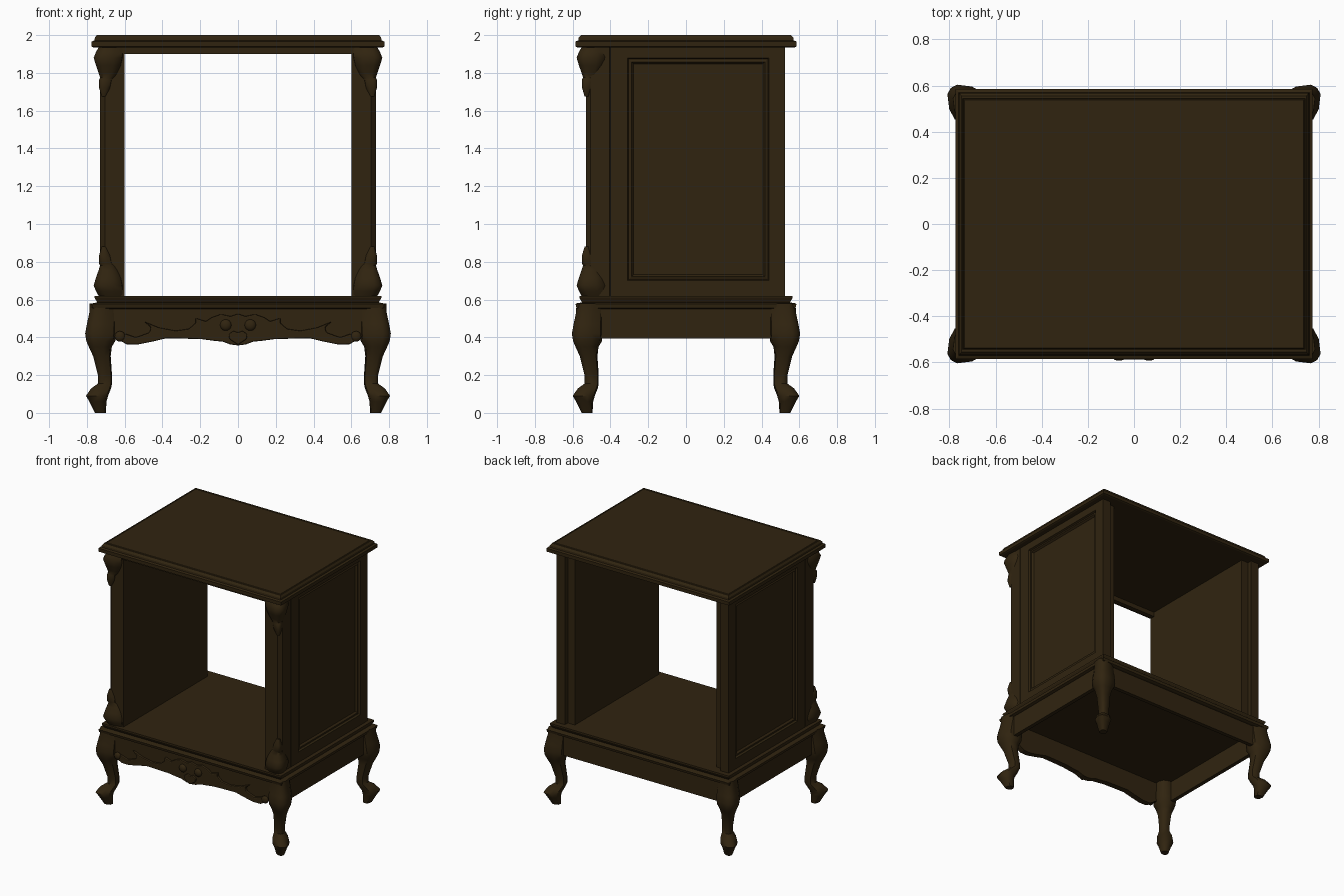
import bpy
import bmesh
import math

old = bpy.data.objects.get("Cube")
if old:
    bpy.data.objects.remove(old, do_unlink=True)

# One dark wood colour
wood = bpy.data.materials.new("dark walnut")
wood.use_nodes = True
colour = (0.03, 0.0175, 0.005, 1)
wood.diffuse_color = colour
shader = next(n for n in wood.node_tree.nodes if n.type == "BSDF_PRINCIPLED")
shader.inputs["Base Color"].default_value = colour
shader.inputs["Roughness"].default_value = 0.6


def finish(name, bm, smooth=False):
    bmesh.ops.recalc_face_normals(bm, faces=bm.faces[:])
    mesh = bpy.data.meshes.new(name)
    bm.to_mesh(mesh)
    bm.free()
    if smooth:
        mesh.shade_smooth()
        mesh.set_sharp_from_angle(angle=math.radians(50))
    mesh.materials.append(wood)
    obj = bpy.data.objects.new(name, mesh)
    bpy.context.scene.collection.objects.link(obj)
    return obj


def loft(name, rings, smooth=False):
    """Skin a stack of closed rings and cap both ends."""
    bm = bmesh.new()
    loops = [[bm.verts.new(p) for p in ring] for ring in rings]
    for low, high in zip(loops, loops[1:]):
        for i in range(len(low)):
            j = (i + 1) % len(low)
            bm.faces.new((low[i], low[j], high[j], high[i]))
    bm.faces.new(loops[0])
    bm.faces.new(loops[-1])
    return finish(name, bm, smooth)


def rectangle(a0, a1, b0, b1):
    return [(a0, b0), (a1, b0), (a1, b1), (a0, b1)]


def box(name, x0, x1, y0, y1, z0, z1):
    return loft(name, [[(x, y, z) for x, y in rectangle(x0, x1, y0, y1)] for z in (z0, z1)])


def moulding(name, steps):
    """Rectangular slab with an edge profile of (height, half width, half depth)."""
    return loft(name, [[(x, y, z) for x, y in rectangle(-w, w, -d, d)] for z, w, d in steps])


def plate(name, outline, front, back, bevel=0):
    """Upright plate facing the front, cut from an (x, z) outline."""
    obj = loft(name, [[(x, y, z) for x, z in outline] for y in (front, back)])
    if bevel:
        mod = obj.modifiers.new("Rounded edge", "BEVEL")
        mod.width = bevel
        mod.segments = 2
    return obj


def button(name, x, y, z, size):
    bm = bmesh.new()
    bmesh.ops.create_uvsphere(bm, u_segments=16, v_segments=8, radius=size)
    bmesh.ops.scale(bm, vec=(1, 0.6, 1), verts=bm.verts)
    bmesh.ops.translate(bm, vec=(x, y, z), verts=bm.verts)
    return finish(name, bm, True)


# Blunt-cornered section whose tip points along the outward diagonal
half = [(1, 0.5), (0.9, -0.3), (0.6, -0.85), (-0.2, -1), (-0.75, -0.75)]
section = [(0.82, 0.82)] + half + [(b, a) for a, b in reversed(half[:-1])]


def corner_piece(name, profile, shift, sx, sy):
    """Loft the section through (height, inner x, outer x) steps at one corner."""
    rings = []
    for z, inner, outer in profile:
        mid, r = (inner + outer) / 2, (outer - inner) / 2
        rings.append([(sx * (mid + r * a), sy * (mid - shift + r * b), z) for a, b in section])
    return loft(name, rings, True)


# Top and base slabs
moulding("top_slab", [
    (1.935, 0.765, 0.575), (1.94, 0.775, 0.585), (1.966, 0.775, 0.585),
    (1.972, 0.76, 0.57), (1.986, 0.758, 0.568), (2, 0.748, 0.555),
    (2, 0.743, 0.545), (1.995, 0.74, 0.542), (2, 0.736, 0.538)])
moulding("base_slab", [
    (0.55, 0.755, 0.565), (0.556, 0.772, 0.58), (0.576, 0.775, 0.585),
    (0.58, 0.77, 0.58), (0.585, 0.745, 0.55), (0.61, 0.76, 0.565), (0.62, 0.76, 0.565)])
FLOOR, CEILING = 0.62, 1.935
box("top_front_rail", -0.6, 0.6, -0.525, -0.49, 1.9, CEILING)

# Profiles from top to bottom
leg_profile = [
    (0.58, 0.645, 0.785), (0.53, 0.645, 0.787), (0.47, 0.645, 0.8),
    (0.42, 0.645, 0.809), (0.38, 0.65, 0.803), (0.35, 0.668, 0.79),
    (0.3, 0.674, 0.767), (0.2, 0.667, 0.742), (0.155, 0.667, 0.742),
    (0.13, 0.672, 0.777), (0.09, 0.688, 0.805), (0.06, 0.696, 0.787), (0, 0.7, 0.757)]
carving_profile = [
    (CEILING, 0.6, 0.738), (1.91, 0.6, 0.752), (1.88, 0.603, 0.764),
    (1.84, 0.612, 0.752), (1.8, 0.632, 0.738), (1.775, 0.65, 0.73),
    (1.765, 0.665, 0.735), (1.72, 0.675, 0.735), (1.675, 0.7, 0.722)]
flipped_profile = [(FLOOR + CEILING - z, a, b) for z, a, b in carving_profile]

for side, sx in (("right", 1), ("left", -1)):
    # Cabriole legs
    for end, sy in (("front", -1), ("back", 1)):
        corner_piece(f"{end}_leg_{side}", leg_profile, 0.205, sx, sy)

    # Canted front post with carved corners
    post = [(0.6, -0.53), (0.705, -0.53), (0.73, -0.505), (0.73, -0.405),
            (0.72, -0.4), (0.6, -0.4)]
    loft(f"front_post_{side}", [[(sx * x, y, z) for x, y in post] for z in (FLOOR, CEILING)])
    corner_piece(f"upper_corner_carving_{side}", carving_profile, 0.185, sx, -1)
    corner_piece(f"lower_corner_carving_{side}", flipped_profile, 0.185, sx, -1)

    # Side panel with a sunken, moulded field
    y0, y1, z0, z1 = -0.31, 0.44, 0.7, 1.88
    rings = [[(sx * x, y, z) for y, z in rectangle(-0.4, 0.525, FLOOR, CEILING)]
             for x in (0.66, 0.73)]
    for x, m in ((0.73, 0), (0.716, 0.006), (0.722, 0.022), (0.708, 0.032)):
        rings.append([(sx * x, y, z) for y, z in rectangle(y0 + m, y1 - m, z0 + m, z1 - m)])
    loft(f"side_panel_{side}", rings)
    box(f"inner_lining_{side}", *sorted((sx * 0.6, sx * 0.66)), -0.4, 0.49, FLOOR, CEILING)

    # Side apron
    box(f"side_apron_{side}", *sorted((sx * 0.72, sx * 0.75)), -0.46, 0.46, 0.395, 0.555)

    # Scroll ends and paired buttons of the front carving
    button(f"scroll_end_{side}", sx * 0.625, -0.565, 0.405, 0.028)
    button(f"carved_button_{side}", sx * 0.065, -0.575, 0.465, 0.03)

box("back_apron", -0.66, 0.66, 0.52, 0.55, 0.395, 0.555)


def mirrored(points):
    return points + [(-x, z) for x, z in reversed(points) if x]


# Scalloped front apron and its raised carving
lower_edge = [
    (0, 0.357), (0.04, 0.362), (0.08, 0.377), (0.13, 0.382), (0.19, 0.39),
    (0.28, 0.393), (0.38, 0.395), (0.45, 0.378), (0.53, 0.362), (0.59, 0.363),
    (0.62, 0.38), (0.645, 0.4)]
plate("front_apron", mirrored(lower_edge + [(0.66, 0.4), (0.66, 0.555)]), -0.555, -0.525)
upper_edge = [
    (0.6, 0.42), (0.54, 0.4), (0.47, 0.425), (0.46, 0.45), (0.495, 0.483),
    (0.42, 0.452), (0.33, 0.435), (0.26, 0.445), (0.225, 0.475), (0.225, 0.503),
    (0.17, 0.485), (0.14, 0.505), (0.09, 0.523), (0.04, 0.512), (0, 0.525)]
plate("apron_carving", mirrored(lower_edge[:-1] + upper_edge), -0.573, -0.55, 0.006)

# Small central shell
shell = [(0, 0.36), (0.045, 0.39), (0.05, 0.415), (0.025, 0.435), (0, 0.425)]
plate("apron_shell", mirrored(shell), -0.588, -0.56, 0.006)
